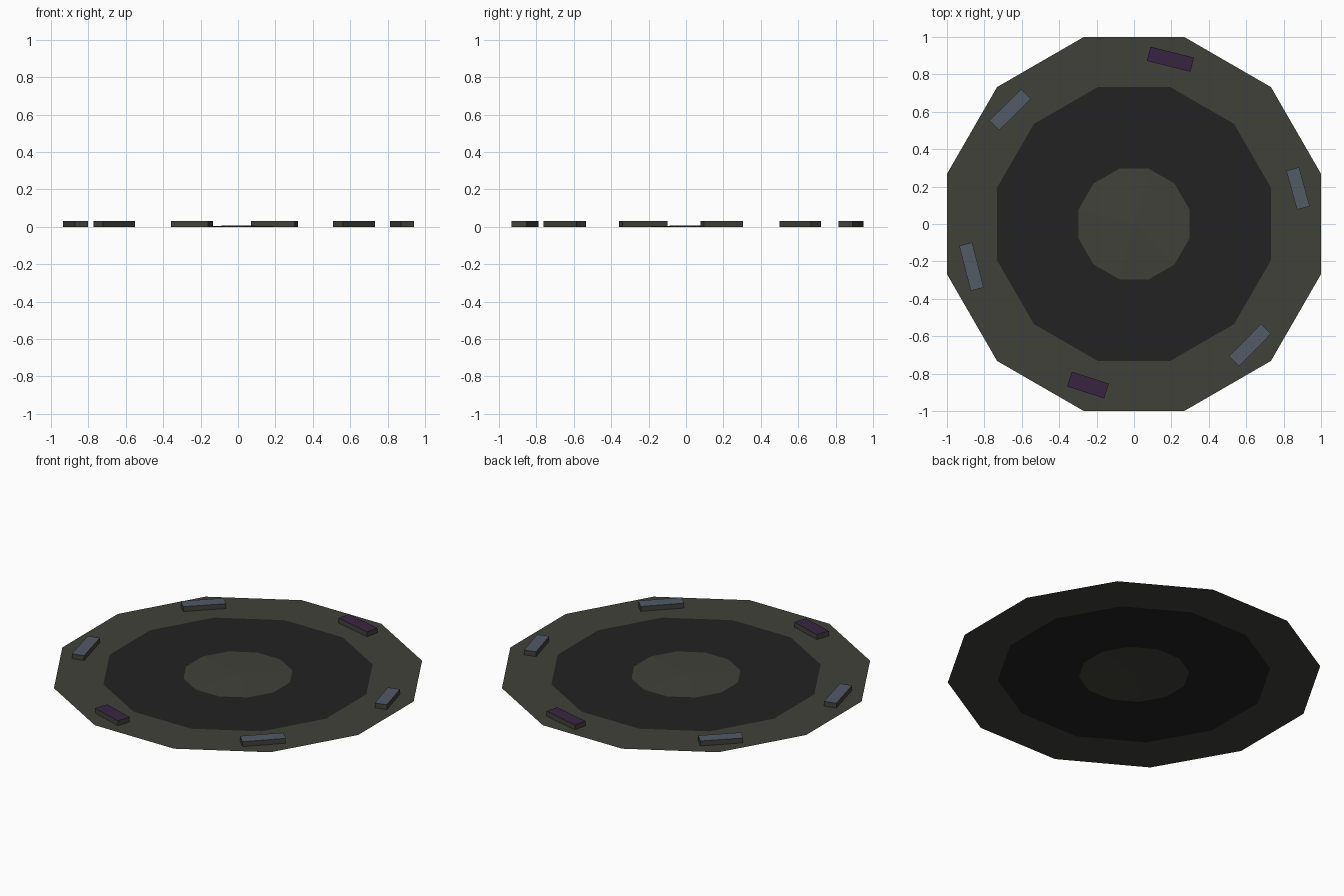
import bpy, math
from mathutils import Matrix, Vector

if "Cube" in bpy.data.objects:
    bpy.data.objects.remove(bpy.data.objects["Cube"])


def material(name, rgb):
    m = bpy.data.materials.new(name)
    m.diffuse_color = (*rgb, 1)
    m.use_nodes = True
    m.node_tree.nodes["Principled BSDF"].inputs["Base Color"].default_value = m.diffuse_color
    return m


grey = material("warm_grey", (0.053, 0.053, 0.043))
black = material("near_black", (0.0165, 0.0165, 0.0165))
blue = material("slate_blue", (0.085, 0.103, 0.131))
purple = material("dark_purple", (0.038, 0.018, 0.052))


def add(name, verts, faces, mats):
    me = bpy.data.meshes.new(name)
    me.from_pydata(verts, [], faces)
    for m in mats:
        me.materials.append(m)
    me.update()
    ob = bpy.data.objects.new(name, me)
    bpy.context.collection.objects.link(ob)
    return ob


N = 12


def loop(r, z=0.0):
    return [(r * math.cos(math.radians(15 + 30 * k)),
             r * math.sin(math.radians(15 + 30 * k)), z) for k in range(N)]


def ring(name, r_out, r_in, mat):
    faces = [(k, (k + 1) % N, N + (k + 1) % N, N + k) for k in range(N)]
    return add(name, loop(r_out) + loop(r_in), faces, [mat])


# Flat twelve-sided sheet: rim, dark band, very slightly raised centre
ring("outer_rim", 1.0353, 0.757, grey)
ring("dark_band", 0.757, 0.306, black)
add("centre_disc", loop(0.306) + [(0, 0, 0.008)],
    [(k, (k + 1) % N, N) for k in range(N)], [grey])


# Thin blocks on the rim: grey sides, coloured top, open underneath
def block(name, x, y, angle, length, width, top, h=0.03):
    rot = Matrix.Rotation(math.radians(angle), 4, 'Z')
    corners = [(-1, -1), (1, -1), (1, 1), (-1, 1)]
    verts = [rot @ Vector((a * length / 2, b * width / 2, z)) + Vector((x, y, 0))
             for z in (0, h) for a, b in corners]
    faces = [(k, (k + 1) % 4, 4 + (k + 1) % 4, 4 + k) for k in range(4)]
    ob = add(name, verts, faces + [(4, 5, 6, 7)], [grey, top])
    ob.data.polygons[4].material_index = 1


block("back_block", 0.195, 0.881, -14, 0.240, 0.078, purple)
block("right_block", 0.877, 0.190, -74.5, 0.216, 0.071, blue)
block("front_right_block", 0.621, -0.647, 45.5, 0.244, 0.076, blue)
block("front_block", -0.246, -0.861, -18, 0.208, 0.083, purple)
block("left_block", -0.869, -0.228, -75.5, 0.249, 0.072, blue)
block("back_left_block", -0.662, 0.611, 44.5, 0.241, 0.074, blue)
